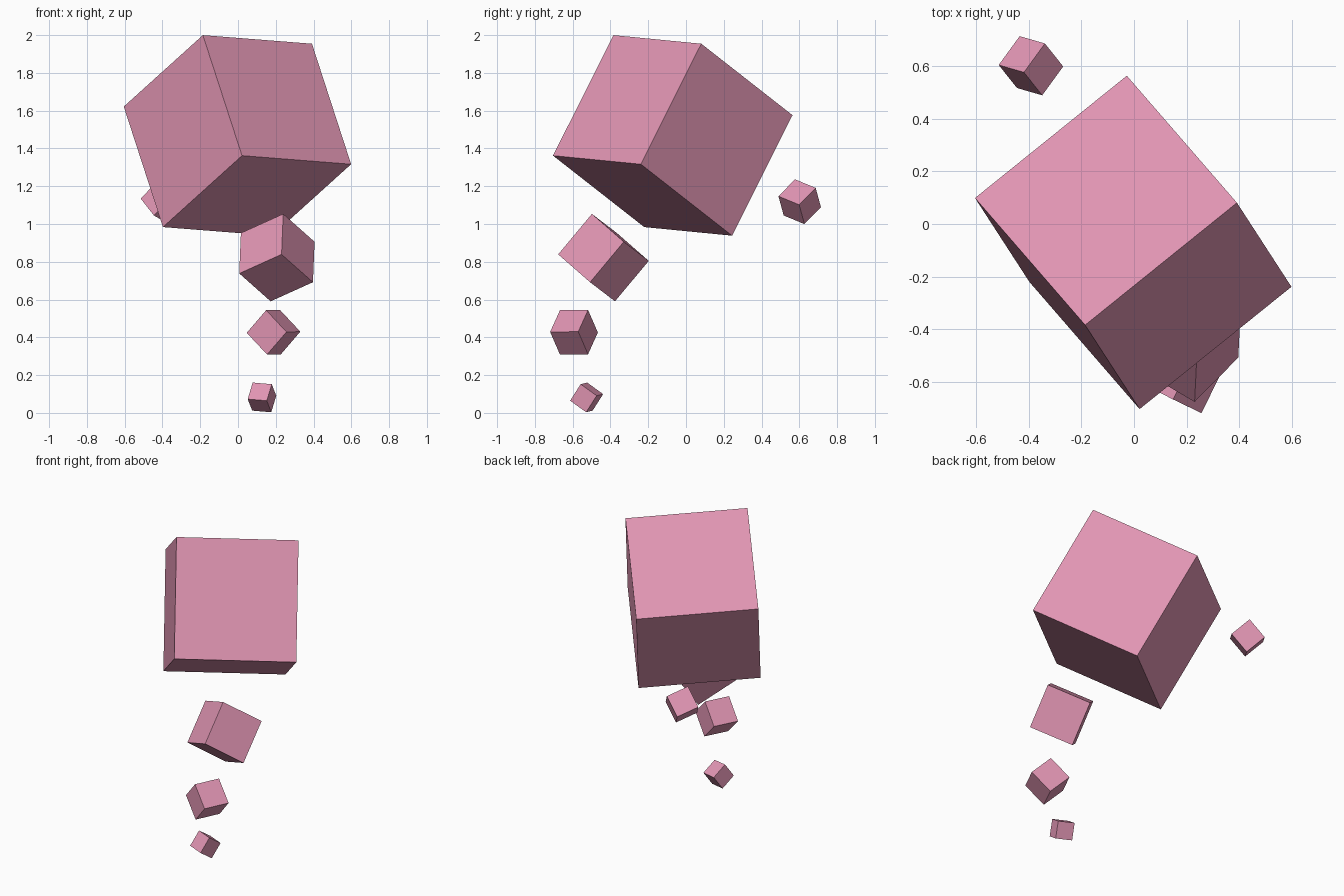
import bpy
from mathutils import Vector, Matrix

if "Cube" in bpy.data.objects:
    bpy.data.objects.remove(bpy.data.objects["Cube"])

pink = bpy.data.materials.new("pink")
pink.diffuse_color = (0.75, 0.30, 0.45, 1)
pink.use_nodes = True
pink.node_tree.nodes["Principled BSDF"].inputs["Base Color"].default_value = pink.diffuse_color


def tumbled_cube(name, size, centre, edge_a, edge_b):
    """Cube turned so that two of its edges follow the given directions."""
    a = Vector(edge_a).normalized()
    b = Vector(edge_b).normalized()
    # share any small angular error evenly between the two edges
    s, d = (a + b).normalized(), (a - b).normalized()
    a, b = (s + d).normalized(), (s - d).normalized()
    turn = Matrix((a, b, a.cross(b))).transposed()
    bpy.ops.mesh.primitive_cube_add(size=size, location=centre,
                                    rotation=turn.to_euler())
    cube = bpy.context.object
    cube.name = name
    cube.data.materials.append(pink)


# main block at the top
tumbled_cube("large_cube", 0.743, (-0.003, -0.07, 1.469),
             (0.577, 0.465, -0.045), (0.207, -0.32, -0.638))
# trail of shrinking cubes below it
tumbled_cube("medium_cube", 0.279, (0.206, -0.437, 0.822),
             (0.0105, 0.18, 0.212), (0.1695, 0.174, -0.148))
tumbled_cube("small_cube", 0.166, (0.188, -0.593, 0.427),
             (-20, 10, 21.5), (13.3, 27.5, 0.5))
tumbled_cube("tiny_cube", 0.107, (0.127, -0.526, 0.082),
             (5, 10.5, 16.5), (4.5, 16, -11.5))
# loose cube behind the main block
tumbled_cube("stray_cube", 0.143, (-0.392, 0.602, 1.118),
             (-0.095, 0.0265, -0.1034), (0.068, -0.087, -0.0906))
